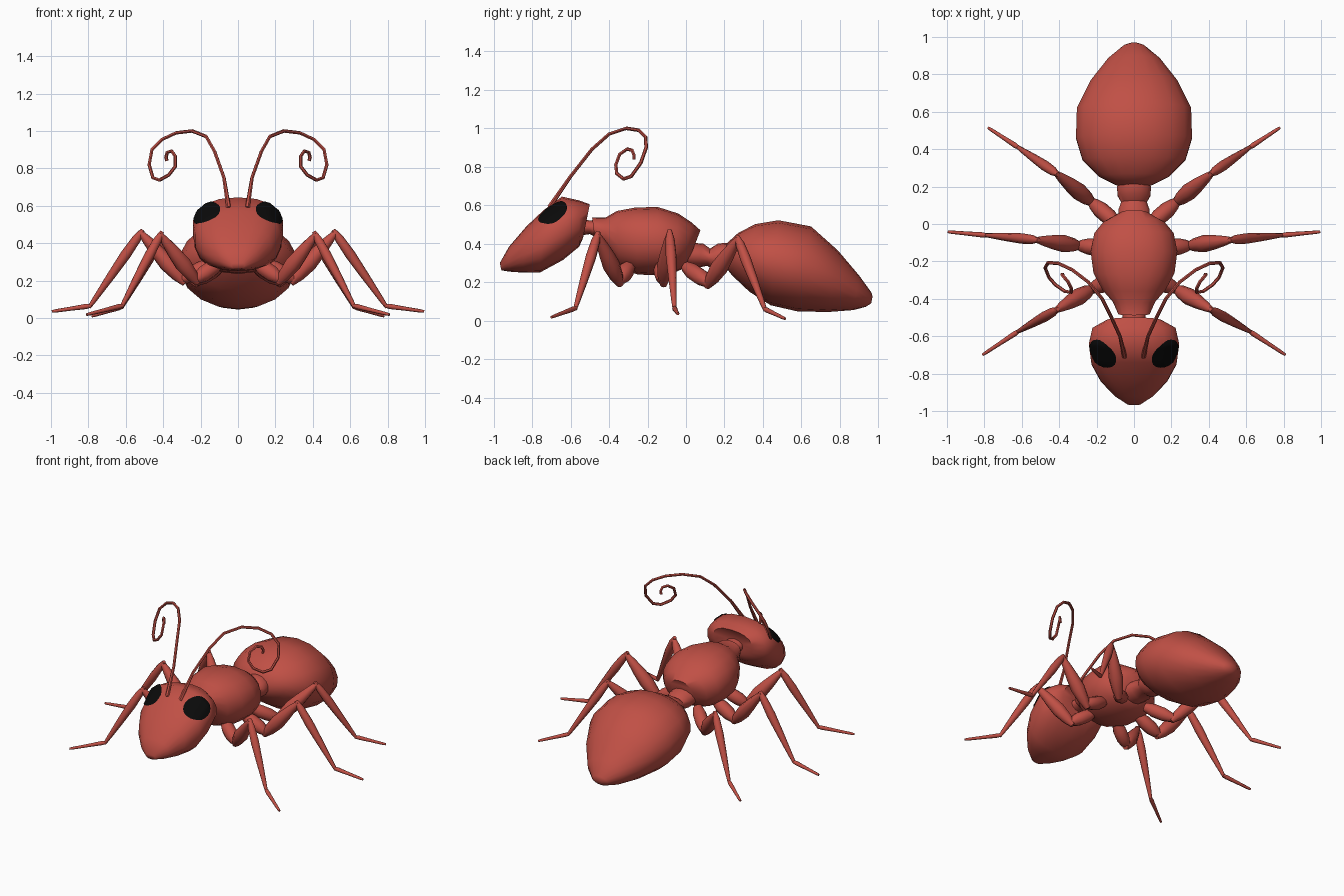
import bpy, bmesh, math
from mathutils import Vector
from mathutils.bvhtree import BVHTree

if "Cube" in bpy.data.objects:
    bpy.data.objects.remove(bpy.data.objects["Cube"])


def material(name, rgb):
    m = bpy.data.materials.new(name)
    m.diffuse_color = (*rgb, 1)
    m.use_nodes = True
    m.node_tree.nodes["Principled BSDF"].inputs["Base Color"].default_value = m.diffuse_color
    return m


RED = material("ant red", (0.53, 0.08, 0.06))
BLACK = material("eye black", (0.003, 0.003, 0.003))


def finish(name, mesh, mat, angle=50):
    ob = bpy.data.objects.new(name, mesh)
    bpy.context.collection.objects.link(ob)
    mesh.materials.clear()
    mesh.materials.append(mat)
    bpy.ops.object.select_all(action='DESELECT')
    ob.select_set(True)
    bpy.context.view_layer.objects.active = ob
    bpy.ops.object.shade_smooth_by_angle(angle=math.radians(angle))
    return ob


def loft(name, sections, n=18, power=1.0):
    """Each section: (top y, top z, bottom y, bottom z, half width)."""
    bm = bmesh.new()
    rings = []
    for ty, tz, by, bz, w in sections:
        top, bot = Vector((0, ty, tz)), Vector((0, by, bz))
        mid, up = (top + bot) / 2, (top - bot) / 2
        ring = []
        for i in range(n):
            a = 2 * math.pi * i / n
            c, s = math.cos(a), math.sin(a)
            c = math.copysign(abs(c) ** power, c)
            s = math.copysign(abs(s) ** power, s)
            ring.append(bm.verts.new(mid + up * c + Vector((w * s, 0, 0))))
        rings.append(ring)
    for a, b in zip(rings, rings[1:]):
        for i in range(n):
            j = (i + 1) % n
            bm.faces.new((a[i], a[j], b[j], b[i]))
    bm.faces.new(rings[0])
    bm.faces.new(rings[-1])
    bmesh.ops.recalc_face_normals(bm, faces=bm.faces)
    mesh = bpy.data.meshes.new(name)
    bm.to_mesh(mesh)
    bm.free()
    return finish(name, mesh, RED)


def tubes(name, splines, res=2):
    """Each spline: list of (point, radius)."""
    cu = bpy.data.curves.new(name, 'CURVE')
    cu.dimensions = '3D'
    cu.bevel_depth = 1.0
    cu.bevel_resolution = res
    cu.use_fill_caps = True
    for pts in splines:
        sp = cu.splines.new('POLY')
        sp.points.add(len(pts) - 1)
        for p, (co, r) in zip(sp.points, pts):
            p.co = (*co, 1)
            p.radius = r
    tmp = bpy.data.objects.new(name + "_curve", cu)
    bpy.context.collection.objects.link(tmp)
    bpy.context.view_layer.update()
    deps = bpy.context.evaluated_depsgraph_get()
    mesh = bpy.data.meshes.new_from_object(tmp.evaluated_get(deps))
    bpy.data.objects.remove(tmp)
    return finish(name, mesh, RED)


# Body
head = loft("head", [
    (-0.535, 0.55, -0.535, 0.47, 0.06), (-0.50, 0.605, -0.535, 0.43, 0.15),
    (-0.555, 0.625, -0.555, 0.385, 0.225), (-0.645, 0.645, -0.64, 0.315, 0.245),
    (-0.74, 0.575, -0.76, 0.25, 0.23), (-0.83, 0.49, -0.85, 0.25, 0.18),
    (-0.92, 0.385, -0.92, 0.255, 0.105), (-0.968, 0.30, -0.96, 0.262, 0.035)], power=0.85)
loft("neck", [(-0.57, 0.54, -0.57, 0.44, 0.07), (-0.50, 0.52, -0.50, 0.45, 0.06),
              (-0.44, 0.53, -0.44, 0.42, 0.07)], n=12)
loft("thorax", [
    (-0.488, 0.535, -0.475, 0.43, 0.085), (-0.42, 0.535, -0.41, 0.36, 0.115),
    (-0.36, 0.57, -0.345, 0.27, 0.17), (-0.27, 0.587, -0.25, 0.24, 0.22),
    (-0.15, 0.592, -0.14, 0.235, 0.235), (-0.04, 0.557, -0.06, 0.25, 0.215),
    (0.03, 0.51, -0.015, 0.27, 0.165), (0.075, 0.47, 0.01, 0.30, 0.09)], power=0.92)
loft("waist", [
    (-0.02, 0.41, -0.02, 0.28, 0.09), (0.09, 0.40, 0.06, 0.275, 0.085),
    (0.125, 0.375, 0.11, 0.285, 0.07), (0.165, 0.40, 0.14, 0.265, 0.09),
    (0.205, 0.405, 0.185, 0.26, 0.093), (0.26, 0.40, 0.24, 0.26, 0.08)], n=14)
loft("abdomen", [
    (0.21, 0.40, 0.20, 0.285, 0.09), (0.27, 0.455, 0.24, 0.235, 0.19),
    (0.36, 0.502, 0.33, 0.15, 0.28), (0.48, 0.522, 0.44, 0.08, 0.315),
    (0.65, 0.49, 0.58, 0.048, 0.31), (0.79, 0.365, 0.74, 0.045, 0.235),
    (0.90, 0.235, 0.87, 0.055, 0.14), (0.965, 0.145, 0.935, 0.072, 0.06),
    (0.97, 0.125, 0.963, 0.09, 0.025)])

# Eyes: thin discs projected onto the head surface
bm = bmesh.new()
bm.from_mesh(head.data)
tree = BVHTree.FromBMesh(bm)
bm.free()


def eye(name, s):
    out = Vector((s * 0.7, -0.12, 0.7)).normalized()
    u = Vector((0, 1, 0)) - out * out.y
    u.normalize()
    v = out.cross(u)
    centre = Vector((s * 0.162, -0.692, 0.55)) + out * 0.3
    b = bmesh.new()

    def drop(x, y):
        start = centre + u * x + v * y
        hit = tree.ray_cast(start, -out)[0]
        return b.verts.new((hit or start - out * 0.3) + out * 0.006)

    n, mid, prev = 20, drop(0, 0), None
    for k in range(1, 6):
        r = 0.08 * k / 5
        ring = [drop(r * math.cos(2 * math.pi * i / n), r * math.sin(2 * math.pi * i / n))
                for i in range(n)]
        for i in range(n):
            j = (i + 1) % n
            b.faces.new((prev[i], ring[i], ring[j], prev[j]) if prev
                        else (mid, ring[i], ring[j]))
        prev = ring
    b.normal_update()
    if sum((f.normal.dot(out) for f in b.faces)) < 0:
        bmesh.ops.reverse_faces(b, faces=b.faces)
    mesh = bpy.data.meshes.new(name)
    b.to_mesh(mesh)
    b.free()
    finish(name, mesh, BLACK)


# Antenna path: rises, arches back and curls in
ANTENNA = [(0.05, -0.71, 0.59), (0.075, -0.60, 0.75), (0.125, -0.49, 0.89), (0.17, -0.40, 0.97),
           (0.245, -0.31, 1.0), (0.33, -0.245, 0.99), (0.405, -0.21, 0.955), (0.46, -0.207, 0.90),
           (0.475, -0.235, 0.82), (0.455, -0.285, 0.75), (0.42, -0.325, 0.737),
           (0.37, -0.36, 0.765), (0.335, -0.365, 0.81), (0.335, -0.345, 0.865),
           (0.355, -0.305, 0.893), (0.378, -0.28, 0.885), (0.385, -0.27, 0.86),
           (0.38, -0.27, 0.84)]

# Leg joints: body, hip, knee, ankle, toe
LEGS = {
    "front": [(0.10, -0.29, 0.29), (0.23, -0.35, 0.205), (0.415, -0.46, 0.445),
              (0.62, -0.575, 0.065), (0.81, -0.70, 0.018)],
    "middle": [(0.14, -0.13, 0.29), (0.30, -0.115, 0.205), (0.52, -0.085, 0.455),
               (0.79, -0.06, 0.065), (0.995, -0.042, 0.035)],
    "back": [(0.09, 0.0, 0.28), (0.23, 0.12, 0.195), (0.415, 0.27, 0.425),
             (0.62, 0.41, 0.06), (0.78, 0.515, 0.01)],
}
# Radius profile along each leg segment: (fraction, radius)
SHAPES = [
    [(0, .03), (.3, .044), (.65, .044), (.9, .032), (1.08, .015)],
    [(-.08, .018), (.1, .036), (.35, .046), (.6, .038), (.85, .026), (1.03, .014)],
    [(-.04, .012), (.08, .024), (.3, .028), (.6, .022), (.9, .014), (1.02, .010)],
    [(-.03, .010), (.1, .014), (.5, .011), (.9, .009), (1, .007)],
]

for side, s in (("left", -1), ("right", 1)):
    eye(side + "_eye", s)
    tubes(side + "_antenna",
          [[((s * x, y, z), 0.013 if i == 0 else 0.0095) for i, (x, y, z) in enumerate(ANTENNA)]],
          res=1)
    for leg, joints in LEGS.items():
        pts = [Vector((s * x, y, z)) for x, y, z in joints]
        tubes(f"{side}_{leg}_leg",
              [[(a.lerp(b, t) if 0 <= t <= 1 else a + (b - a) * t, r) for t, r in shape]
               for a, b, shape in zip(pts, pts[1:], SHAPES)])
